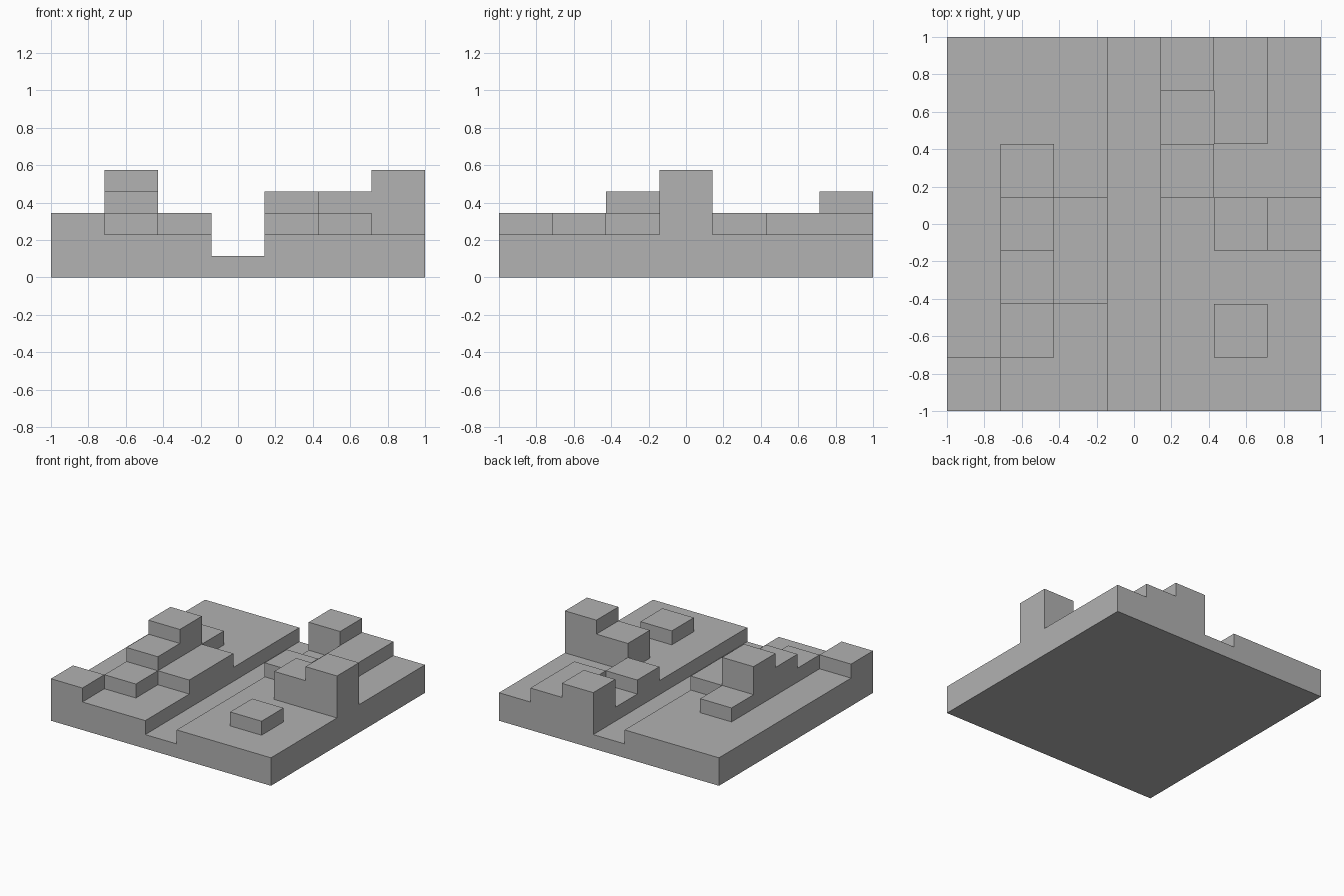
import bpy
import bmesh
from mathutils import Vector

# Remove the default cube
if "Cube" in bpy.data.objects:
    bpy.data.objects.remove(bpy.data.objects["Cube"], do_unlink=True)

STEP = 0.115          # height of one terrace level
ROWS = [              # terrace level of each cell, back row first
    "2221432",
    "2221232",
    "2321322",
    "2531245",
    "2431222",
    "2321232",
    "3221222",
]
N = len(ROWS)
CELL = 2 / N


def level_at(point):
    col = int((point.x + 1) / CELL)
    row = int((1 - point.y) / CELL)
    return int(ROWS[row][col])


# Base slab, cut into square cells
bm = bmesh.new()
bmesh.ops.create_cube(bm, size=1)
for v in bm.verts:
    v.co = Vector((v.co.x * 2, v.co.y * 2, (v.co.z + 0.5) * STEP))
for i in range(1, N):
    for axis in (Vector((1, 0, 0)), Vector((0, 1, 0))):
        bmesh.ops.bisect_plane(bm, geom=bm.verts[:] + bm.edges[:] + bm.faces[:],
                               plane_co=axis * (i * CELL - 1), plane_no=axis)

# Raise the terraces one level at a time
for level in range(2, 6):
    bm.normal_update()
    tops = [f for f in bm.faces if f.normal.z > 0.5
            and level_at(f.calc_center_median()) >= level]
    result = bmesh.ops.extrude_face_region(bm, geom=tops)
    raised = [g for g in result["geom"] if isinstance(g, bmesh.types.BMVert)]
    bmesh.ops.translate(bm, verts=raised, vec=(0, 0, STEP))

# Merge flat neighbours into clean terraces
bmesh.ops.dissolve_limit(bm, angle_limit=0.01, verts=bm.verts[:], edges=bm.edges[:])
bmesh.ops.recalc_face_normals(bm, faces=bm.faces[:])

mesh = bpy.data.meshes.new("terraced_block")
bm.to_mesh(mesh)
bm.free()
block = bpy.data.objects.new("terraced_block", mesh)
bpy.context.collection.objects.link(block)

# Plain grey finish
grey = bpy.data.materials.new("plain_grey")
grey.use_nodes = True
colour = (0.445, 0.445, 0.445, 1)
grey.diffuse_color = colour
grey.node_tree.nodes["Principled BSDF"].inputs["Base Color"].default_value = colour
mesh.materials.append(grey)
